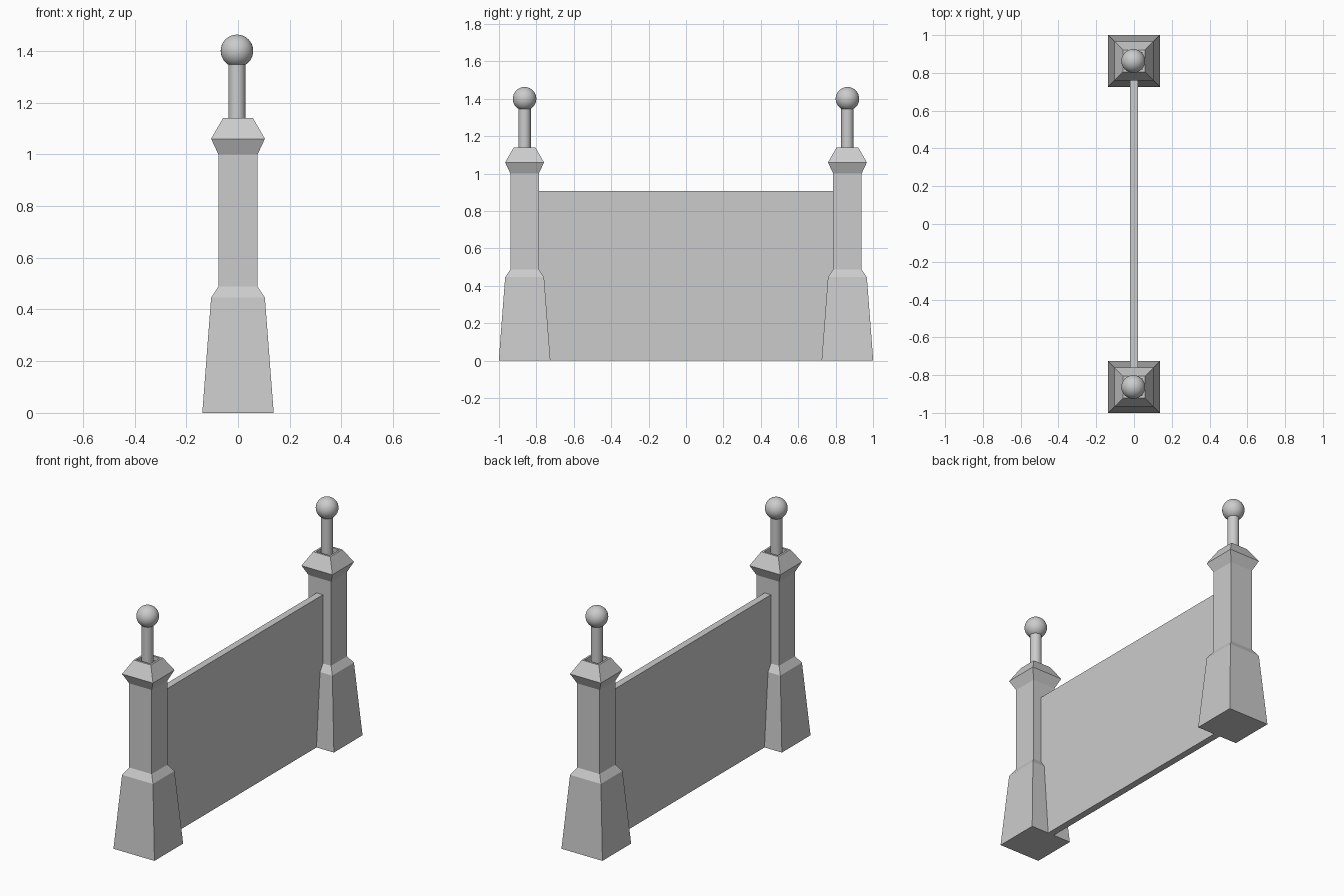
import bpy, bmesh

if "Cube" in bpy.data.objects:
    bpy.data.objects.remove(bpy.data.objects["Cube"])

POST_Y = 0.863


def mesh_object(name, bm):
    bmesh.ops.recalc_face_normals(bm, faces=bm.faces)
    mesh = bpy.data.meshes.new(name)
    bm.to_mesh(mesh)
    bm.free()
    obj = bpy.data.objects.new(name, mesh)
    bpy.context.collection.objects.link(obj)
    return obj


def square_post(name, profile, y):
    """Stack square rings of (half width, height), capped at both ends."""
    bm = bmesh.new()
    rings = [[bm.verts.new((sx * w, y + sy * w, z))
              for sx, sy in ((-1, -1), (1, -1), (1, 1), (-1, 1))]
             for w, z in profile]
    for a, b in zip(rings, rings[1:]):
        for i in range(4):
            j = (i + 1) % 4
            bm.faces.new((a[i], a[j], b[j], b[i]))
    bm.faces.new(rings[0][::-1])
    bm.faces.new(rings[-1])
    return mesh_object(name, bm)


def smooth(obj):
    bpy.ops.object.select_all(action='DESELECT')
    obj.select_set(True)
    bpy.context.view_layer.objects.active = obj
    bpy.ops.object.shade_smooth_by_angle()


# Tapered plinth, shaft, flared cap and shallow recess in the cap top
profile = [(0.138, 0), (0.104, 0.446), (0.076, 0.488), (0.076, 1.0),
           (0.104, 1.06), (0.058, 1.14), (0.046, 1.14), (0.046, 1.115)]

for side, y in (("front", -POST_Y), ("back", POST_Y)):
    square_post(side + "_post", profile, y)

    # Round rod above the cap
    bpy.ops.mesh.primitive_cylinder_add(vertices=32, radius=0.033, depth=0.29,
                                        location=(-0.004, y, 1.245))
    rod = bpy.context.object
    rod.name = side + "_finial_rod"
    smooth(rod)

    # Ball finial
    bpy.ops.mesh.primitive_uv_sphere_add(segments=32, ring_count=16, radius=0.063,
                                         location=(-0.004, y, 1.4))
    ball = bpy.context.object
    ball.name = side + "_finial_ball"
    smooth(ball)

# Thin wall panel between the posts
bpy.ops.mesh.primitive_cube_add(size=1, location=(0, 0, 0.453))
panel = bpy.context.object
panel.name = "wall_panel"
panel.scale = (0.042, 2 * 0.82, 0.906)
